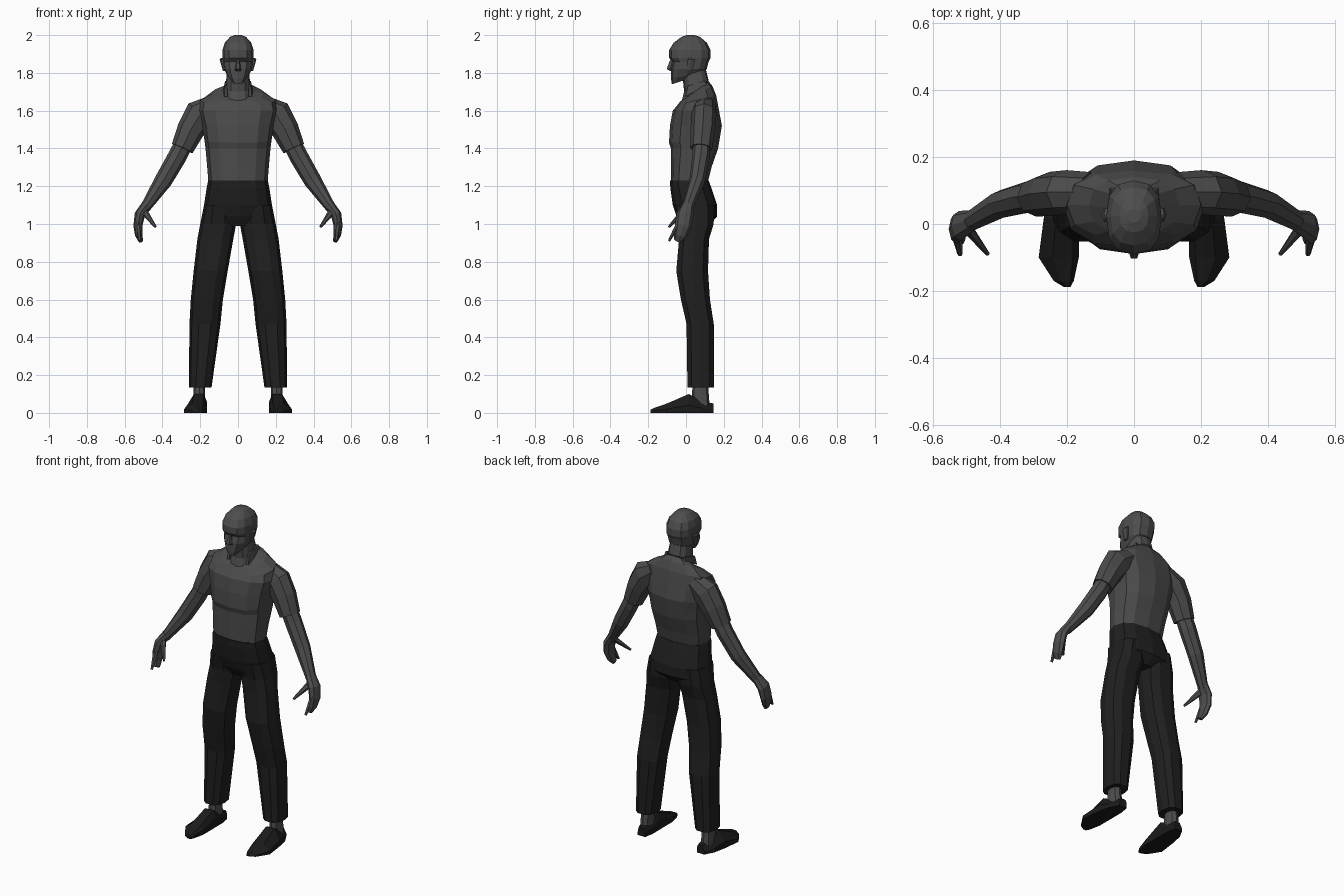
import bpy, bmesh
from math import sin, cos, pi
from mathutils import Vector

if "Cube" in bpy.data.objects:
    bpy.data.objects.remove(bpy.data.objects["Cube"])


def material(name, grey):
    colour = (grey, grey, grey, 1)
    mat = bpy.data.materials.new(name)
    mat.use_nodes = True
    mat.diffuse_color = colour
    shader = mat.node_tree.nodes["Principled BSDF"]
    shader.inputs["Base Color"].default_value = colour
    return mat


SKIN = material("skin grey", .075)
SHIRT = material("shirt grey", .07)
TROUSERS = material("trouser black", .014)
SHOES = material("shoe black", .011)


def loft(name, mat, rings, mirror=False):
    """Skin a list of equal-length point rings and cap both ends."""
    bm = bmesh.new()
    loops = [[bm.verts.new(point) for point in ring] for ring in rings]
    for lower, upper in zip(loops, loops[1:]):
        for i in range(len(lower)):
            bm.faces.new((lower[i - 1], lower[i], upper[i], upper[i - 1]))
    bm.faces.new(loops[0])
    bm.faces.new(loops[-1])
    bmesh.ops.recalc_face_normals(bm, faces=bm.faces)
    mesh = bpy.data.meshes.new(name)
    bm.to_mesh(mesh)
    bm.free()
    mesh.materials.append(mat)
    part = bpy.data.objects.new(name, mesh)
    bpy.context.collection.objects.link(part)
    if mirror:
        part.modifiers.new("Mirror", 'MIRROR').use_mirror_merge = False


def soften(value):
    """Square off a circle slightly."""
    return abs(value) ** .8 * (1 if value > 0 else -1)


def oval(half, front, back, z, x=0, rise=0, sides=12):
    """Level section, or one whose back edge rises above its front."""
    middle, depth = (front + back) / 2, (back - front) / 2
    ring = []
    for i in range(sides):
        angle = 2 * pi * i / sides
        across, along = soften(cos(angle)), soften(sin(angle))
        ring.append((x + half * across, middle + depth * along,
                     z + rise * (along + 1) / 2))
    return ring


def joint(x, y, z, wide, deep):
    return Vector((x, y, z)), wide, deep


def limb(joints, sides=8):
    """Sections square to a path of joints."""
    rings = []
    for i, (centre, wide, deep) in enumerate(joints):
        before, after = joints[max(i - 1, 0)], joints[min(i + 1, len(joints) - 1)]
        along = (after[0] - before[0]).normalized()
        side = along.cross(Vector((0, 1, 0))).normalized()
        face = side.cross(along)
        angles = [2 * pi * k / sides for k in range(sides)]
        rings.append([centre + side * cos(a) * wide + face * sin(a) * deep
                      for a in angles])
    return rings


def shoe_section(y, outer, height, inner=.165):
    width = outer - inner
    return [(inner, y, 0), (outer, y, 0), (outer, y, height * .4),
            (outer - width * .35, y, height),
            (inner + width * .15, y, height), (inner, y, height * .6)]


# Head, with a brow over sunken eyes
loft("head", SKIN, [
    oval(half=.03, front=-.075, back=.02, z=1.74, rise=.03),
    oval(half=.055, front=-.08, back=.085, z=1.77, rise=.03),
    oval(half=.075, front=-.08, back=.11, z=1.82),
    oval(half=.08, front=-.07, back=.12, z=1.86),
    oval(half=.083, front=-.09, back=.13, z=1.88),
    oval(half=.083, front=-.09, back=.13, z=1.92),
    oval(half=.07, front=-.065, back=.11, z=1.96),
    oval(half=.043, front=-.025, back=.075, z=1.99),
    oval(half=.02, front=.005, back=.045, z=2)])
loft("nose", SKIN, [
    oval(half=.018, front=-.085, back=-.06, z=1.81, sides=6),
    oval(half=.016, front=-.105, back=-.06, z=1.82, sides=6),
    oval(half=.008, front=-.085, back=-.06, z=1.87, sides=6)])
loft("ear", SKIN, [
    oval(x=.075, half=.005, front=.005, back=.035, z=1.81, sides=6),
    oval(x=.08, half=.017, front=.005, back=.05, z=1.87, sides=6),
    oval(x=.08, half=.01, front=.015, back=.05, z=1.88, sides=6)], mirror=True)
loft("neck", SKIN, [
    oval(half=.062, front=-.025, back=.11, z=1.64, rise=.1),
    oval(half=.066, front=-.01, back=.12, z=1.7, rise=.06),
    oval(half=.058, front=-.02, back=.105, z=1.8, rise=.02)])

# Shirt, open in front at the neck
loft("shirt_torso", SHIRT, [
    oval(half=.155, front=-.08, back=.11, z=1.2),
    oval(half=.163, front=-.08, back=.135, z=1.3),
    oval(half=.172, front=-.08, back=.17, z=1.4),
    oval(half=.178, front=-.09, back=.18, z=1.43, rise=.03),
    oval(half=.19, front=-.085, back=.19, z=1.52),
    oval(half=.21, front=-.07, back=.175, z=1.6),
    oval(half=.2, front=-.045, back=.16, z=1.63, rise=.05),
    oval(half=.135, front=-.03, back=.14, z=1.65, rise=.08),
    oval(half=.078, front=-.02, back=.12, z=1.655, rise=.1)])
loft("collar", SHIRT, [
    oval(x=.065, half=.014, front=-.01, back=.115, z=1.67, rise=.07, sides=6),
    oval(x=.063, half=.008, front=.005, back=.105, z=1.73, rise=.03, sides=6)],
    mirror=True)
loft("sleeve", SHIRT, limb([
    joint(x=.13, y=.095, z=1.63, wide=.055, deep=.06),
    joint(x=.2, y=.095, z=1.58, wide=.085, deep=.066),
    joint(x=.25, y=.09, z=1.5, wide=.073, deep=.066),
    joint(x=.295, y=.08, z=1.4, wide=.06, deep=.058)]), mirror=True)

# Arms and hands
loft("arm", SKIN, limb([
    joint(x=.27, y=.085, z=1.46, wide=.048, deep=.046),
    joint(x=.32, y=.08, z=1.36, wide=.05, deep=.047),
    joint(x=.395, y=.06, z=1.23, wide=.047, deep=.042),
    joint(x=.495, y=.005, z=1.08, wide=.027, deep=.03)]), mirror=True)
loft("hand", SKIN, limb([
    joint(x=.485, y=.01, z=1.1, wide=.027, deep=.032),
    joint(x=.52, y=-.005, z=1.05, wide=.028, deep=.045),
    joint(x=.53, y=-.015, z=.99, wide=.024, deep=.044),
    joint(x=.525, y=-.03, z=.94, wide=.02, deep=.034),
    joint(x=.515, y=-.045, z=.91, wide=.012, deep=.02)]), mirror=True)
loft("thumb", SKIN, limb([
    joint(x=.5, y=-.01, z=1.07, wide=.02, deep=.016),
    joint(x=.437, y=-.09, z=.985, wide=.007, deep=.006)], sides=6), mirror=True)
loft("forefinger", SKIN, limb([
    joint(x=.53, y=-.035, z=1.01, wide=.016, deep=.016),
    joint(x=.52, y=-.09, z=.91, wide=.008, deep=.007)], sides=6), mirror=True)

# Trousers
loft("trouser_hips", TROUSERS, [
    oval(half=.158, front=-.085, back=.12, z=1.23),
    oval(half=.166, front=-.083, back=.135, z=1.19),
    oval(half=.18, front=-.07, back=.165, z=1.1),
    oval(half=.18, front=-.05, back=.165, z=1.04),
    oval(half=.09, front=-.02, back=.12, z=.99)])
loft("trouser_leg", TROUSERS, [
    oval(x=.1, half=.08, front=-.06, back=.155, z=1.1, sides=10),
    oval(x=.105, half=.095, front=-.04, back=.15, z=1, sides=10),
    oval(x=.12, half=.095, front=-.04, back=.125, z=.92, sides=10),
    oval(x=.145, half=.09, front=-.055, back=.12, z=.75, sides=10),
    oval(x=.165, half=.085, front=-.03, back=.13, z=.6, sides=10),
    oval(x=.175, half=.082, front=0, back=.15, z=.47, sides=10),
    oval(x=.2, half=.06, front=.005, back=.15, z=.135, sides=10)], mirror=True)

# Ankles and shoes
loft("ankle", SKIN, [
    oval(x=.205, half=.033, front=.03, back=.125, z=.04, sides=8),
    oval(x=.205, half=.028, front=.035, back=.115, z=.17, sides=8)], mirror=True)
loft("shoe", SHOES, [
    shoe_section(y=.145, inner=.175, outer=.225, height=.05),
    shoe_section(y=.09, outer=.255, height=.06),
    shoe_section(y=.015, outer=.27, height=.1),
    shoe_section(y=-.1, outer=.285, height=.05),
    shoe_section(y=-.17, inner=.18, outer=.24, height=.026),
    shoe_section(y=-.188, inner=.19, outer=.21, height=.016)], mirror=True)
